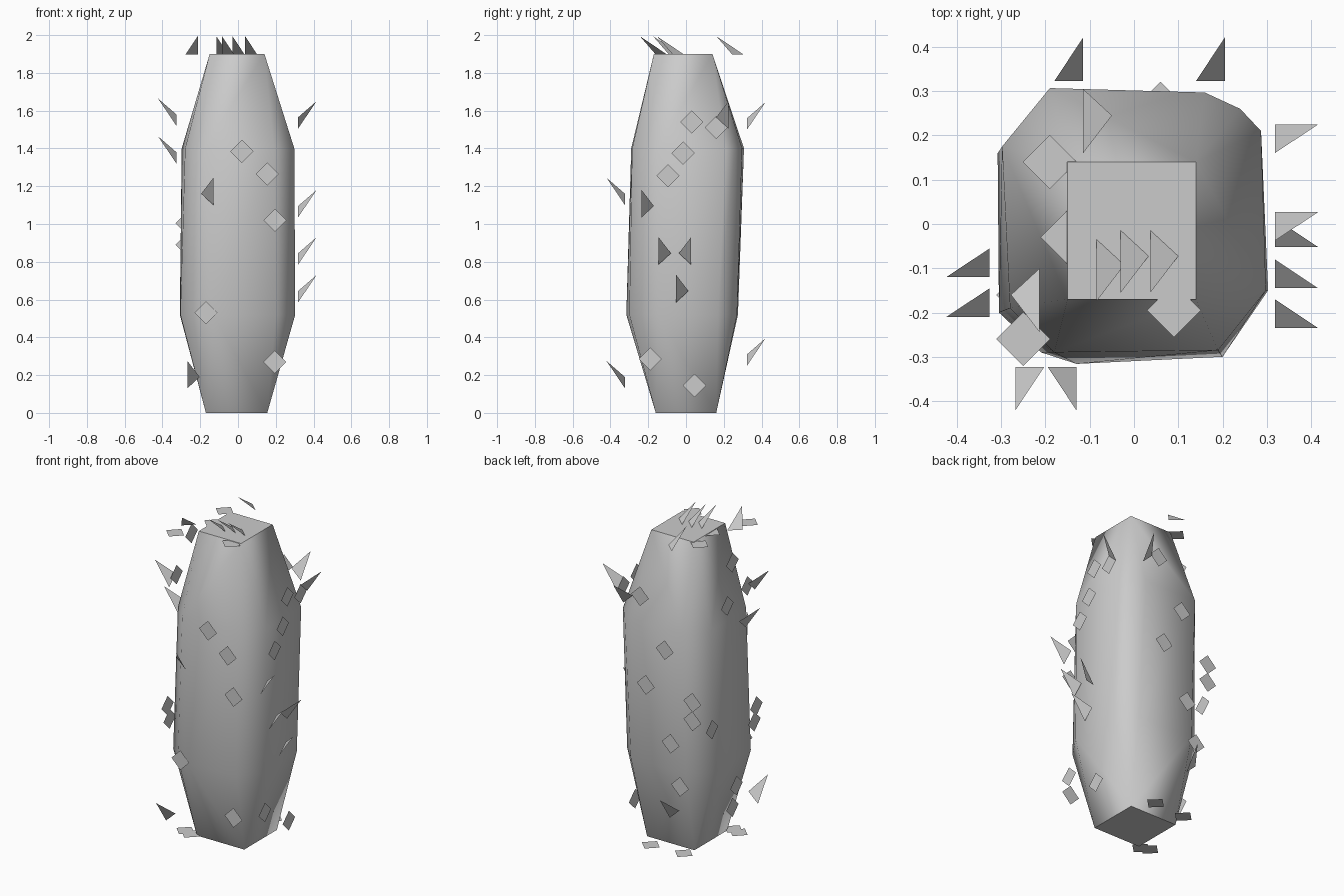
import bpy, bmesh
from mathutils import Vector as V


def finish(bm, name):
    me = bpy.data.meshes.new(name)
    bm.to_mesh(me)
    bm.free()
    ob = bpy.data.objects.new(name, me)
    bpy.context.collection.objects.link(ob)
    return ob


# Body: square ends, eight-sided middle, wrapped in a hull
def square(x0, x1, y0, y1, z):
    return [(x, y, z) for x in (x0, x1) for y in (y0, y1)]


def octagon(pts, z):
    return [(x, y, z) for x, y in pts]


bm = bmesh.new()
lower = [(-0.19, 0.275), (0.19, 0.27), (0.285, 0.17), (0.303, -0.15),
         (0.20, -0.30), (-0.13, -0.316), (-0.21, -0.29), (-0.305, -0.20), (-0.308, 0.16)]
upper = [(-0.19, 0.307), (0.16, 0.297), (0.24, 0.26), (0.287, 0.21),
         (0.298, -0.15), (0.19, -0.285), (-0.18, -0.29), (-0.28, -0.19), (-0.298, 0.175)]
points = (square(-0.17, 0.155, -0.16, 0.16, 0) + octagon(lower, 0.52)
          + octagon(upper, 1.4) + square(-0.15, 0.14, -0.17, 0.14, 1.9))
for p in points:
    bm.verts.new(p)
bmesh.ops.convex_hull(bm, input=bm.verts)
bmesh.ops.recalc_face_normals(bm, faces=bm.faces)
body = finish(bm, "body")
bpy.context.view_layer.objects.active = body
body.select_set(True)
bpy.ops.object.shade_smooth_by_angle(angle=1.1)


# Thin flakes: each side has an origin, u axis, v axis and outward axis
X, Y, Z = V((1, 0, 0)), V((0, 1, 0)), V((0, 0, 1))
sides = {
    "front": (-0.323 * Y, X, Z, -Y),
    "back": (0.323 * Y, X, Z, Y),
    "right": (0.318 * X, Y, Z, X),
    "left": (-0.326 * X, Y, Z, -X),
    "top": (1.897 * Z, X, -Y, Z),
    "bottom": (0.01 * Z, X, Y, -Z),
}
# Diamond centres (u, v)
diamonds = {
    "front": [(0.02, 1.385), (0.155, 1.265), (0.195, 1.02), (-0.17, 0.53), (0.195, 0.27)],
    "back": [(0.09, 1.57), (-0.08, 1.28), (0.05, 1.03), (-0.27, 1.005), (-0.27, 0.89),
             (-0.12, 0.71), (-0.185, 0.46)],
    "right": [(0.03, 1.54), (0.16, 1.51), (-0.015, 1.375), (-0.095, 1.255),
              (-0.19, 0.285), (0.045, 0.145)],
    "left": [(0.21, 0.81), (0.01, 1.77), (0.06, 1.52), (-0.137, 1.57), (0.01, 0.25),
             (-0.03, 0.37), (-0.225, 0.79), (-0.205, 0.70)],
    "top": [(-0.19, -0.14), (-0.25, 0.26), (0.09, 0.195), (-0.15, 0.03)],
    "bottom": [(-0.156, 0.245), (0.06, 0.26), (-0.25, -0.16), (-0.2, -0.18)],
}
# Spike tips (u, v, direction)
spikes = {
    "front": [(-0.13, 1.245, 1), (-0.268, 0.275, -1)],
    "back": [(0.205, 1.645, 1), (-0.115, 0.395, 1)],
    "right": [(-0.235, 1.18, -1), (-0.145, 0.93, -1), (0.027, 0.93, 1),
              (-0.052, 0.73, -1), (0.225, 1.65, 1)],
    "left": [(-0.21, 1.665, -1), (-0.12, 1.465, -1)],
    "top": [(-0.115, -0.16, -1), (-0.085, 0.175, -1), (-0.03, 0.155, -1),
            (0.037, 0.155, -1), (-0.213, 0.245, 1)],
}

for side, (o, u, v, n) in sides.items():
    bm = bmesh.new()
    for a, b in diamonds[side]:
        c, r = o + a * u + b * v, 0.061
        bm.faces.new([bm.verts.new(c + r * d) for d in (u, v, -u, -v)])
    finish(bm, side + "_diamond_flakes")

    if side in spikes:
        bm = bmesh.new()
        for a, b, s in spikes[side]:
            tip = o + a * u + b * v
            bm.faces.new([bm.verts.new(p) for p in (
                tip + 0.098 * n, tip - 0.065 * s * u - 0.085 * v, tip - 0.145 * v)])
        finish(bm, side + "_spike_flakes")
